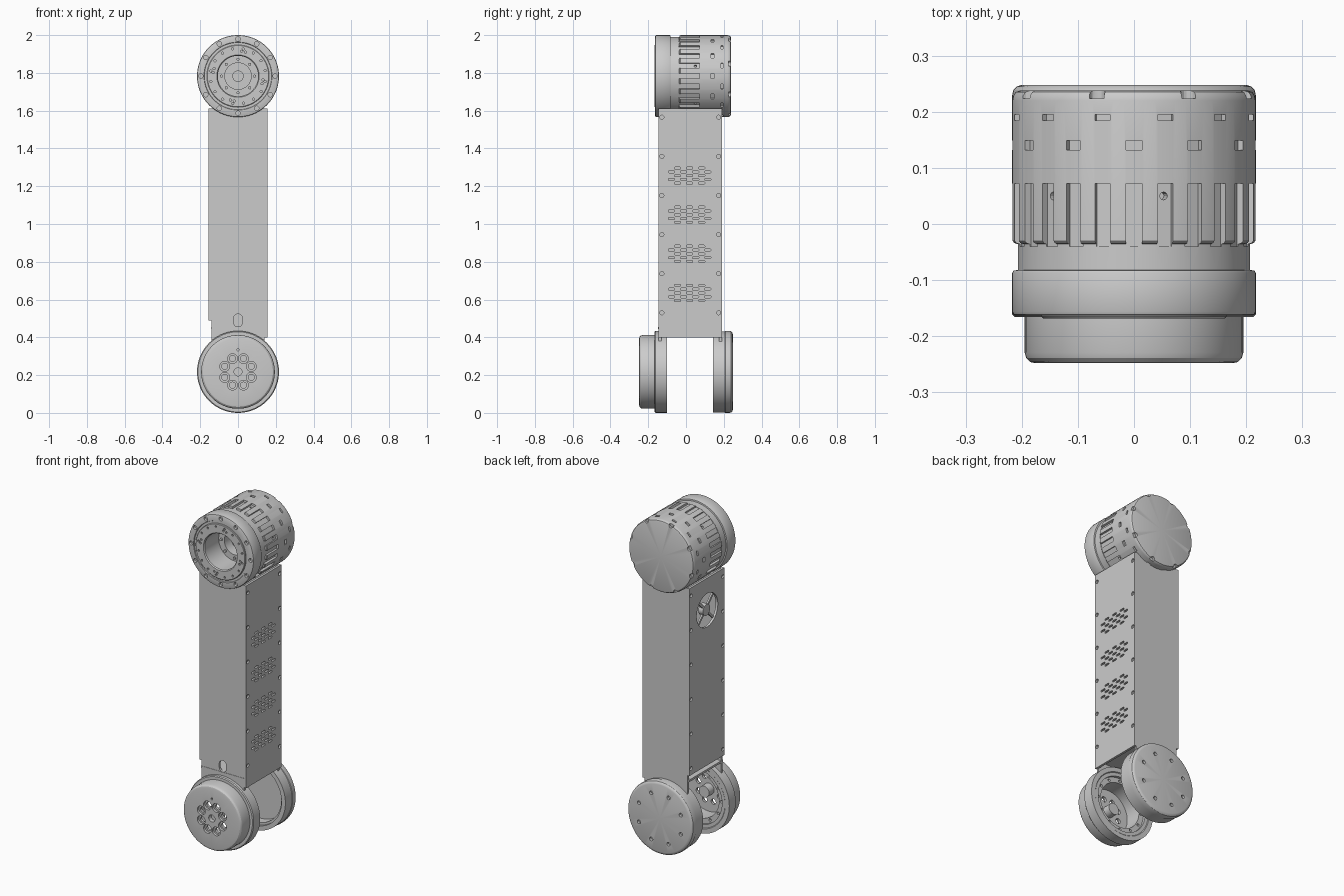
import bpy, bmesh
from math import sin, cos, pi, radians, tau
from mathutils import Matrix, Vector

if "Cube" in bpy.data.objects:
    bpy.data.objects.remove(bpy.data.objects["Cube"])

LOW, HIGH, R = 0.217, 1.783, 0.217      # joint heights and radius
AXIS = {'x': Matrix.Rotation(pi / 2, 4, 'Y'), 'y': Matrix.Rotation(pi / 2, 4, 'X'), 'z': Matrix()}


def finish(name, bm, smooth=True):
    bmesh.ops.remove_doubles(bm, verts=bm.verts, dist=1e-5)
    bmesh.ops.recalc_face_normals(bm, faces=bm.faces)
    me = bpy.data.meshes.new(name)
    bm.to_mesh(me)
    bm.free()
    ob = bpy.data.objects.new(name, me)
    bpy.context.collection.objects.link(ob)
    if smooth:
        shade(ob)
    return ob


def activate(ob):
    bpy.ops.object.select_all(action='DESELECT')
    ob.select_set(True)
    bpy.context.view_layer.objects.active = ob


def shade(ob):
    activate(ob)
    bpy.ops.object.shade_smooth_by_angle(angle=radians(28))


def revolve(name, profile, cz, n=72):
    """Turn an (r, y) profile about a horizontal y axis at height cz."""
    bm = bmesh.new()
    rings = [[bm.verts.new((r * sin(tau * i / n), y, cz + r * cos(tau * i / n))) for i in range(n)]
             if r > 0 else [bm.verts.new((0, y, cz))] * n for r, y in profile]
    for a, b in zip(rings, rings[1:]):
        for i in range(n):
            j = (i + 1) % n
            quad = list(dict.fromkeys((a[i], a[j], b[j], b[i])))
            bm.faces.new(quad)
    return finish(name, bm)


def cyl(bm, loc, r, depth, axis='y', segs=16, stretch=(0, 0, 0)):
    """Cylinder; stretch pulls it into a rounded slot."""
    m = Matrix.Translation(loc) @ AXIS[axis] @ Matrix.Rotation(pi / segs, 4, 'Z')
    new = bmesh.ops.create_cone(bm, cap_ends=True, segments=segs, radius1=r, radius2=r,
                                depth=depth, matrix=m)['verts']
    s = Vector(stretch)
    if s.length:
        for v in new:
            v.co += s if (v.co - Vector(loc)).dot(s) > 0 else -s


def box(bm, loc, size, rot=Matrix()):
    bmesh.ops.create_cube(bm, size=1, matrix=Matrix.Translation(loc) @ rot @ Matrix.Diagonal((*size, 1)))


def ring_pts(count, r, y, cz, start=0.0):
    for i in range(count):
        a = radians(start) + tau * i / count
        yield a, Vector((r * sin(a), y, cz + r * cos(a)))


def cut(ob, bm):
    tool = finish('cutter', bm, False)
    tool.hide_render = True
    mod = ob.modifiers.new('cut', 'BOOLEAN')
    mod.operation, mod.solver, mod.object = 'DIFFERENCE', 'EXACT', tool
    activate(ob)
    bpy.ops.object.modifier_apply(modifier=mod.name)
    bpy.data.objects.remove(tool)
    shade(ob)


# Upper motor housing: bored front, stepped collar, rounded back
motor = revolve('motor_housing', [
    (0, .03), (.07, .03), (.07, -.03), (.107, -.03), (.107, -.162), (.112, -.168), (.162, -.168),
    (.165, -.165), (.165, -.158), (.178, -.158), (.18, -.163), (.211, -.163), (.215, -.161), (R, -.156),
    (R, -.087), (.215, -.083), (.207, -.082), (.207, -.036), (.214, -.034), (R, -.03),
    (R, .22), (.215, .229), (.211, .235), (.203, .238), (0, .238)], HIGH)
bm = bmesh.new()
for a, p in ring_pts(24, R, .016, HIGH):                       # cooling grooves
    box(bm, p, (.028, .112, .026), Matrix.Rotation(a, 4, 'Y'))
for y, start, h in ((.19, 15, .011), (.14, 0, .017)):          # two rows of vent slots
    for a, p in ring_pts(12, R, y, HIGH, start):
        box(bm, p, (.028, h, .022), Matrix.Rotation(a, 4, 'Y'))
for a, p in ring_pts(8, .213, .236, HIGH, 27):                 # rear edge notches
    cyl(bm, p, .014, .024)
for a, p in ring_pts(12, .197, -.163, HIGH):                   # front screw pockets
    cyl(bm, p, .012, .03)
for a, p in ring_pts(16, .147, -.168, HIGH, 11):
    cyl(bm, p, .006, .03, segs=10)
for k in (-4.5, 4.5):
    for a, p in ring_pts(4, .133, -.168, HIGH, 13 + k):
        cyl(bm, p, .006, .03, segs=10)
cut(motor, bm)
bm = bmesh.new()
for a, p in ring_pts(6, .2, .05, HIGH, 15):                    # radial holes in the grooves
    m = Matrix.Translation(p) @ Matrix.Rotation(a, 4, 'Y')
    bmesh.ops.create_cone(bm, cap_ends=True, segments=12, radius1=.007, radius2=.007, depth=.04, matrix=m)
cut(motor, bm)

# Motor floor details inside the bore
bm = bmesh.new()
for a, p in ring_pts(8, .088, -.033, HIGH):
    cyl(bm, p, .008, .01, segs=12)
cyl(bm, (0, .015, HIGH), .03, .04, segs=24)
finish('bore_hub_and_screws', bm)

# Lower front joint cup, hollow on its inner side
cup = revolve('front_joint_cup', [
    (0, -.248), (.176, -.248), (.185, -.246), (.192, -.239), (.195, -.229), (.195, -.166), (.212, -.166),
    (R, -.161), (R, -.1), (.19, -.1), (.186, -.104), (.166, -.104), (.166, -.12), (.135, -.12),
    (.135, -.218), (.034, -.218), (.034, -.17), (0, -.17)], LOW)
bm = bmesh.new()
for a, p in ring_pts(8, .076, -.248, LOW, 22.5):
    cyl(bm, p, .026, .03, segs=24)
cyl(bm, (0, -.248, LOW), .021, .05, segs=24)
for a, p in ring_pts(12, .15, -.12, LOW):
    cyl(bm, p, .008, .03, segs=12)
cyl(bm, (0, -.248, LOW + .117), .006, .02, segs=10)
cut(cup, bm)
bm = bmesh.new()
for a, p in ring_pts(8, .076, -.23, LOW, 22.5):
    cyl(bm, p, .016, .06)
cut(cup, bm)

# Lower rear joint disc, hollow on its inner side
disc = revolve('rear_joint_disc', [
    (0, .248), (.2, .248), (.209, .245), (.215, .239), (R, .23), (R, .208), (.214, .206),
    (.214, .143), (.188, .143), (.188, .16), (.175, .16), (.175, .215), (0, .215)], LOW)
bm = bmesh.new()
for a, p in ring_pts(8, .15, .248, LOW, 22.5):
    cyl(bm, p, .011, .03)
cut(disc, bm)

# Front and back arm plates, curved at the foot to sit on the joints
outline = [(-.143, 1.612), (.143, 1.612)] + [
    (.2 * cos(radians(a)), LOW + .2 * sin(radians(a))) for a in range(45, 136, 9)]
for name, y0 in (('front_plate', -.145), ('back_plate', .176)):
    bm = bmesh.new()
    face = bm.faces.new([bm.verts.new((x, y0, z)) for x, z in outline])
    new = bmesh.ops.extrude_face_region(bm, geom=[face])['geom']
    bmesh.ops.translate(bm, vec=(0, .014, 0), verts=[g for g in new if isinstance(g, bmesh.types.BMVert)])
    plate = finish(name, bm)
    if name == 'front_plate':
        bm = bmesh.new()
        cyl(bm, (0, -.138, .49), .023, .05, segs=24, stretch=(0, 0, .011))
        cut(plate, bm)

# Floor of the hollow arm
bm = bmesh.new()
box(bm, (0, .015, .45), (.284, .324, .012))
finish('arm_floor', bm)

# Side panels with screw holes; vents on the right, fan opening on the left
for side, name, foot in ((1, 'right_panel', .40), (-1, 'left_panel', .49)):
    bm = bmesh.new()
    box(bm, (side * .148, .0225, (1.612 + foot) / 2), (.014, .335, 1.612 - foot))
    panel = finish(name, bm)
    bm = bmesh.new()
    for i in range(6):
        for y in (-.128, .173):
            cyl(bm, (side * .155, y, .53 + .207 * i), .011, .02, 'x')
    if side > 0:
        for z in (.635, .842, 1.049, 1.256):
            for row in range(-2, 3):
                odd = row % 2
                for k in range(3 + odd):
                    y = -.045 + .064 * k - .032 * odd
                    cyl(bm, (.148, y, z + .02 * row), .006, .06, 'x', 8, (0, .011, 0))
    else:
        cyl(bm, (-.148, .02, 1.42), .1, .06, 'x', 48)
    cut(panel, bm)

# Fan hub and spokes behind the left opening
bm = bmesh.new()
cyl(bm, (-.135, .02, 1.42), .034, .03, 'x', 32)
for k in range(4):
    a = radians(45 + 90 * k)
    box(bm, (-.14, .02 + .065 * cos(a), 1.42 + .065 * sin(a)), (.01, .08, .014), Matrix.Rotation(a, 4, 'X'))
finish('fan_guard', bm)
